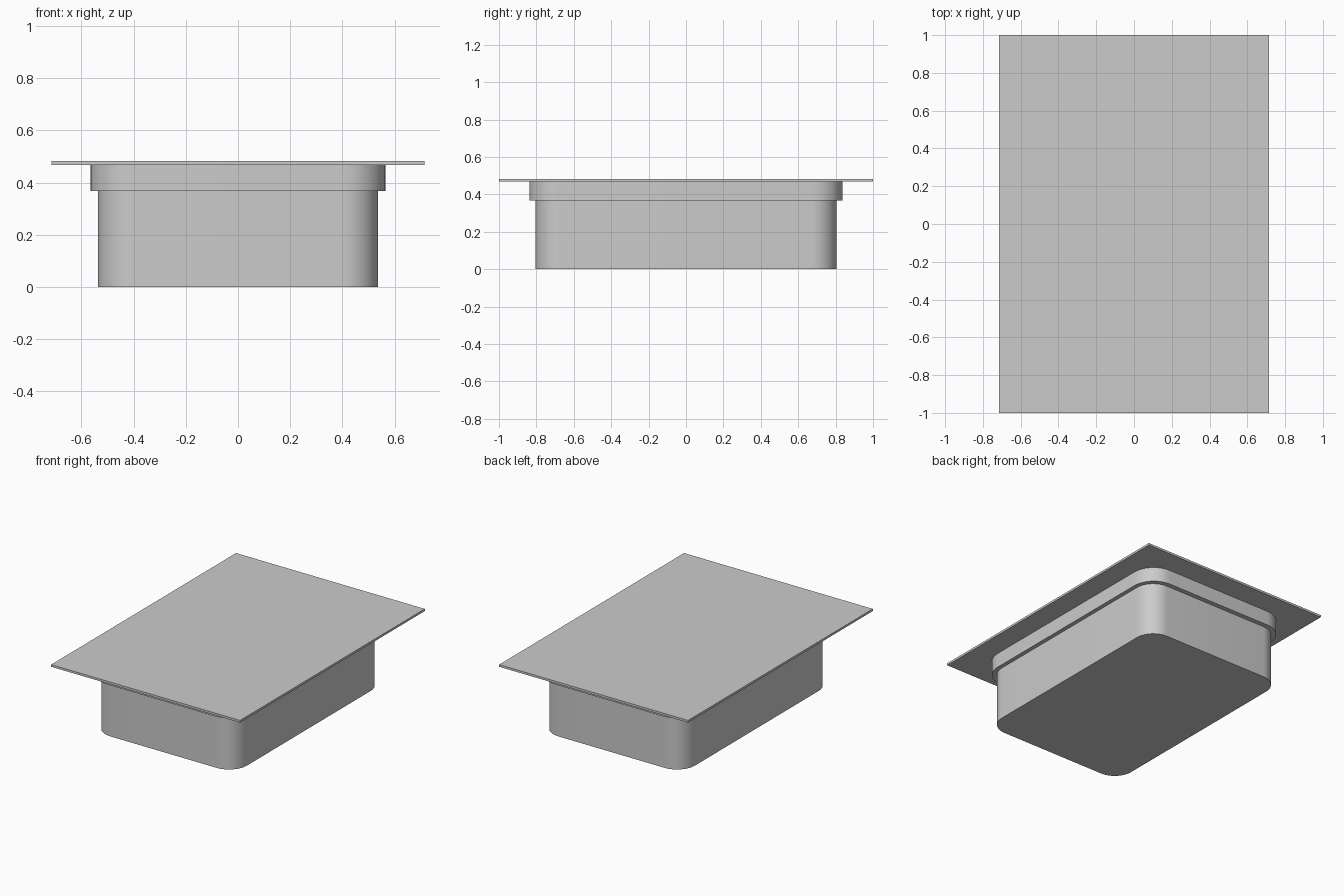
import bpy
import bmesh
from math import cos, sin, pi

cube = bpy.data.objects.get("Cube")
if cube:
    bpy.data.objects.remove(cube, do_unlink=True)

# Single grey finish
grey = bpy.data.materials.new("light_grey")
grey.use_nodes = True
colour = (0.6, 0.6, 0.6, 1)
grey.diffuse_color = colour
grey.node_tree.nodes["Principled BSDF"].inputs["Base Color"].default_value = colour


def outline(hx, hy, radius, steps=12):
    """Counter-clockwise rectangle, with rounded corners if radius > 0."""
    if radius == 0:
        return [(hx, hy), (-hx, hy), (-hx, -hy), (hx, -hy)]
    points = []
    for i, (sx, sy) in enumerate([(1, 1), (-1, 1), (-1, -1), (1, -1)]):
        for k in range(steps + 1):
            a = (i + k / steps) * pi / 2
            points.append((sx * (hx - radius) + radius * cos(a),
                           sy * (hy - radius) + radius * sin(a)))
    return points


def slab(name, hx, hy, z0, z1, radius=0):
    """Extrude an outline from z0 to z1."""
    bm = bmesh.new()
    base = bm.faces.new([bm.verts.new((x, y, z0)) for x, y in outline(hx, hy, radius)])
    top = bmesh.ops.extrude_face_region(bm, geom=[base], use_keep_orig=True)
    verts = [g for g in top["geom"] if isinstance(g, bmesh.types.BMVert)]
    bmesh.ops.translate(bm, verts=verts, vec=(0, 0, z1 - z0))
    bmesh.ops.recalc_face_normals(bm, faces=bm.faces)
    mesh = bpy.data.meshes.new(name)
    bm.to_mesh(mesh)
    bm.free()
    mesh.materials.append(grey)
    obj = bpy.data.objects.new(name, mesh)
    bpy.context.collection.objects.link(obj)
    bpy.ops.object.select_all(action="DESELECT")
    obj.select_set(True)
    bpy.context.view_layer.objects.active = obj
    if radius:
        bpy.ops.object.shade_smooth_by_angle()
    return obj


# Basin, its wider collar, and the thin flat cover
slab("basin", 0.537, 0.805, 0, 0.368, 0.135)
slab("collar", 0.565, 0.838, 0.368, 0.468, 0.16)
slab("cover_plate", 0.715, 1.0, 0.468, 0.483)
